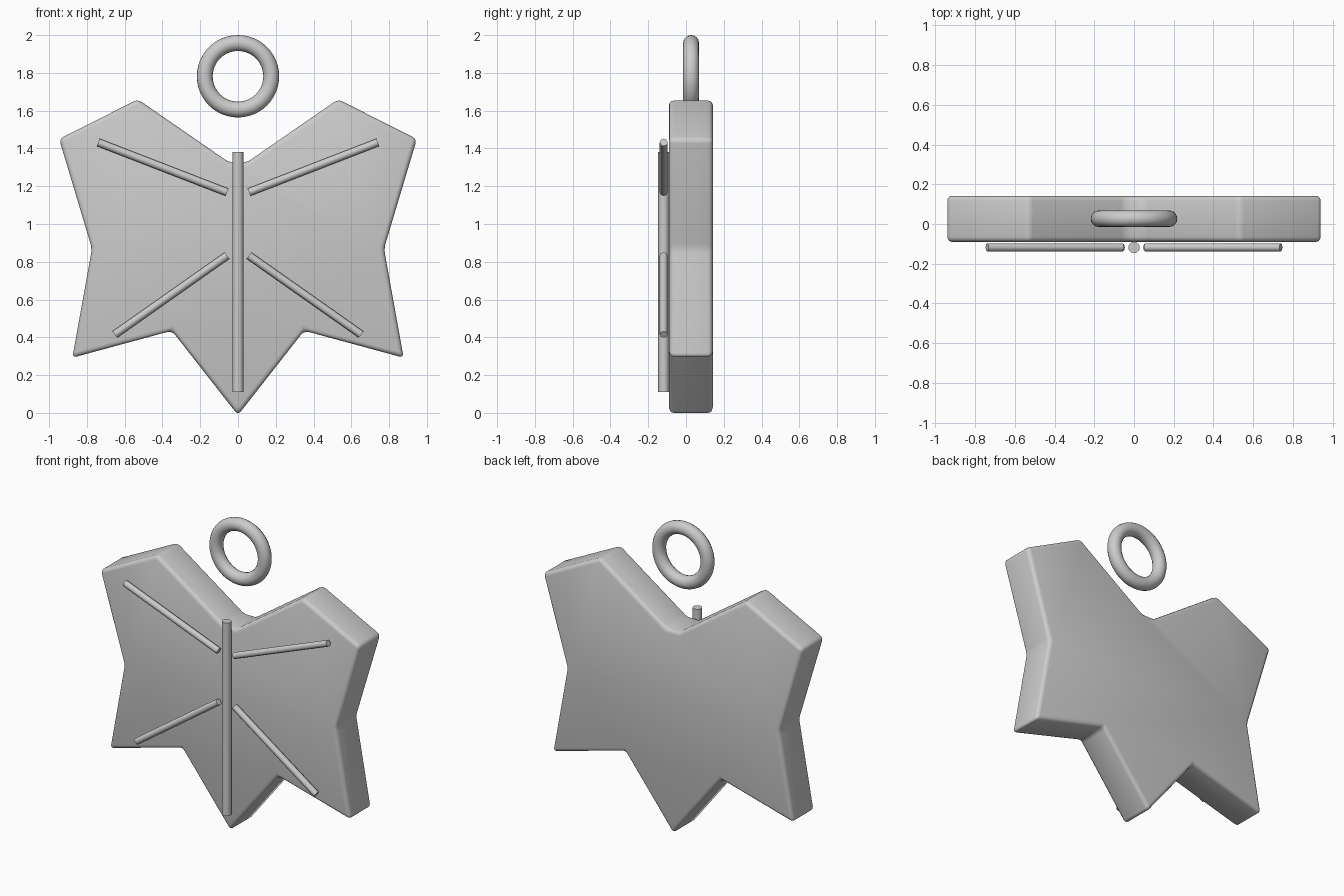
import bpy, bmesh, math
from mathutils import Vector

if "Cube" in bpy.data.objects:
    bpy.data.objects.remove(bpy.data.objects["Cube"])

grey = bpy.data.materials.new("plain_grey")
grey.diffuse_color = (0.6, 0.6, 0.6, 1)
grey.use_nodes = True
grey.node_tree.nodes["Principled BSDF"].inputs["Base Color"].default_value = grey.diffuse_color


def finish(obj, name, angle):
    obj.name = name
    obj.data.materials.append(grey)
    bpy.ops.object.select_all(action='DESELECT')
    obj.select_set(True)
    bpy.context.view_layer.objects.active = obj
    bpy.ops.object.shade_smooth_by_angle(angle=math.radians(angle))


def rod(name, a, b, radius, sides):
    a, b = Vector(a), Vector(b)
    d = b - a
    bpy.ops.mesh.primitive_cylinder_add(vertices=sides, radius=radius, depth=d.length,
                                        location=(a + b) / 2,
                                        rotation=d.to_track_quat('Z', 'Y').to_euler())
    finish(bpy.context.object, name, 50)


# Leaf body: mirrored outline, extruded and rounded
half = [(0.35, 0.435), (0.877, 0.292), (0.773, 0.87), (0.947, 1.45),
        (0.53, 1.66), (0.045, 1.325)]
outline = [(0, -0.012)] + half + [(-x, z) for x, z in reversed(half)]
bm = bmesh.new()
face = bm.faces.new([bm.verts.new((x, -0.09, z)) for x, z in outline])
ext = bmesh.ops.extrude_face_region(bm, geom=[face])
bmesh.ops.translate(bm, vec=(0, 0.232, 0),
                    verts=[v for v in ext["geom"] if isinstance(v, bmesh.types.BMVert)])
bmesh.ops.recalc_face_normals(bm, faces=bm.faces[:])
bmesh.ops.bevel(bm, geom=bm.edges[:], offset=0.025, segments=3, profile=0.5,
                affect='EDGES', clamp_overlap=True)
mesh = bpy.data.meshes.new("leaf_body")
bm.to_mesh(mesh)
bm.free()
body = bpy.data.objects.new("leaf_body", mesh)
bpy.context.collection.objects.link(body)
finish(body, "leaf_body", 60)

# Central stem and side veins on the front
Y = -0.118
rod("stem", (0, Y, 0.11), (0, Y, 1.38), 0.029, 12)
for s, side in ((1, "right"), (-1, "left")):
    rod("upper_vein_" + side, (s * 0.058, Y, 1.168), (s * 0.74, Y, 1.432), 0.021, 8)
    rod("lower_vein_" + side, (s * 0.058, Y, 0.833), (s * 0.652, Y, 0.415), 0.021, 8)

# Hanging ring
bpy.ops.mesh.primitive_torus_add(major_radius=0.176, minor_radius=0.042, major_segments=48,
                                 minor_segments=16, location=(0, 0.027, 1.782),
                                 rotation=(math.pi / 2, 0, 0))
finish(bpy.context.object, "hanging_ring", 60)
